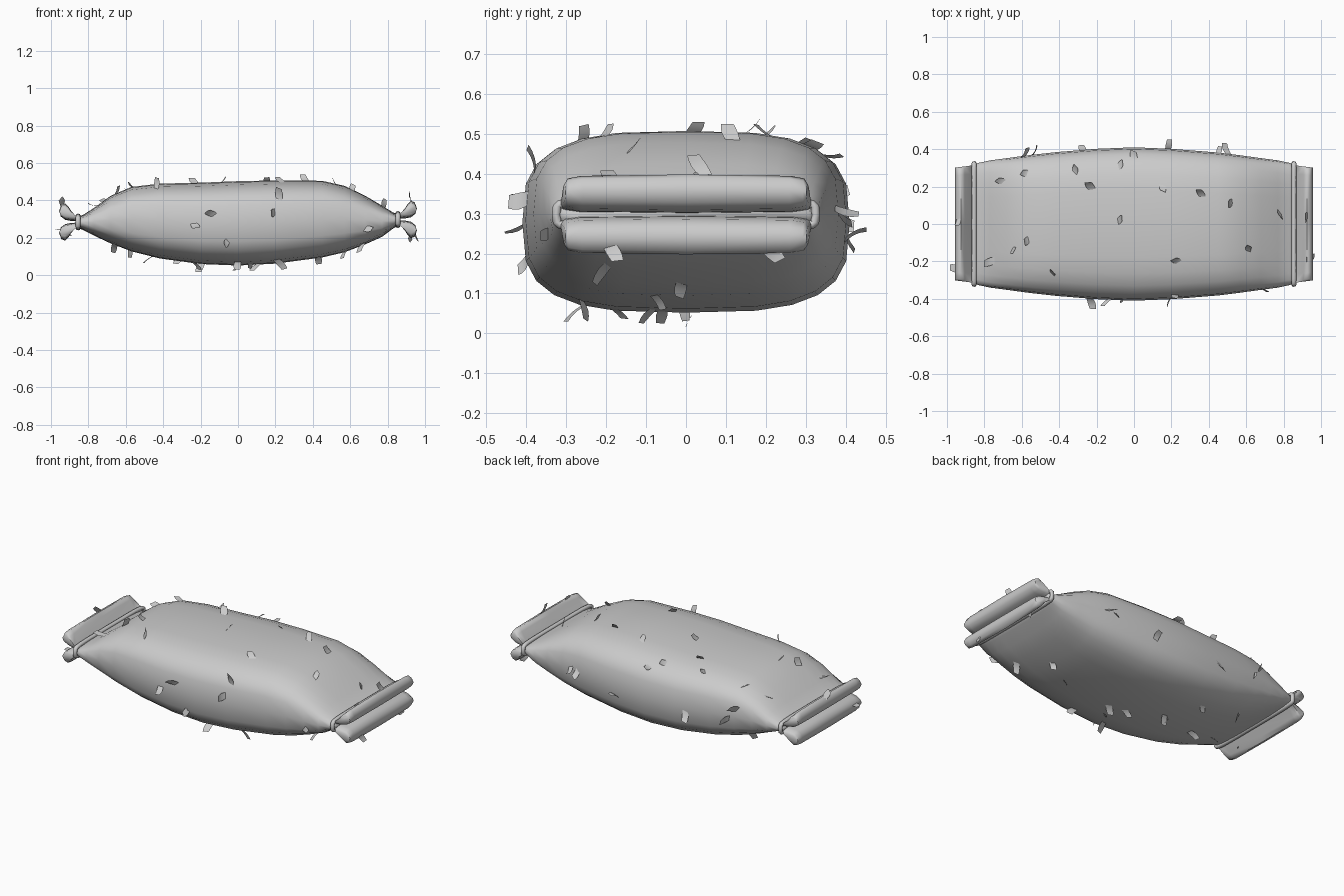
import bpy, bmesh, math, random
from mathutils import Vector
from mathutils.bvhtree import BVHTree

if "Cube" in bpy.data.objects:
    bpy.data.objects.remove(bpy.data.objects["Cube"])

random.seed(7)


def finish(name, bm, recalc=True, angle=60):
    if recalc:
        bmesh.ops.recalc_face_normals(bm, faces=bm.faces[:])
    me = bpy.data.meshes.new(name)
    bm.to_mesh(me)
    ob = bpy.data.objects.new(name, me)
    bpy.context.collection.objects.link(ob)
    bpy.ops.object.select_all(action='DESELECT')
    ob.select_set(True)
    bpy.context.view_layer.objects.active = ob
    bpy.ops.object.shade_smooth_by_angle(angle=math.radians(angle))
    return ob


def loft(bm, rings, closed=False):
    vs = [[bm.verts.new(p) for p in r] for r in rings]
    n = len(vs[0])
    pairs = list(zip(vs, vs[1:])) + ([(vs[-1], vs[0])] if closed else [])
    for a, b in pairs:
        for i in range(n):
            bm.faces.new((a[i], a[(i + 1) % n], b[(i + 1) % n], b[i]))
    if not closed:
        bm.faces.new(vs[0])
        bm.faces.new(vs[-1])


def oval(hy, hz, e, n=24):
    pts = []
    for i in range(n):
        a = 2 * math.pi * i / n
        c, s = math.cos(a), math.sin(a)
        pts.append((hy * math.copysign(abs(c) ** (2 / e), c),
                    hz * math.copysign(abs(s) ** (2 / e), s)))
    return pts


# Sack body: x, half width, bottom z, top z
stations = [(-.865, .315, .255, .31), (-.83, .327, .243, .322), (-.77, .34, .212, .36),
            (-.68, .352, .17, .425), (-.57, .367, .128, .472), (-.42, .384, .09, .49),
            (-.2, .402, .06, .495), (0, .41, .052, .503), (.2, .402, .062, .507),
            (.45, .382, .095, .505), (.57, .367, .123, .478), (.68, .352, .165, .425),
            (.77, .34, .205, .372), (.83, .327, .25, .335), (.865, .315, .27, .325)]
bm = bmesh.new()
loft(bm, [[(x, y, (b + t) / 2 + z) for y, z in oval(w, (t - b) / 2, 3.2)]
          for x, w, b, t in stations])
bmesh.ops.recalc_face_normals(bm, faces=bm.faces[:])
tree = BVHTree.FromBMesh(bm)
finish("sack_body", bm, angle=80)

# Flared mouth lips and tie bands at both ends
lip_profile = [(.85, .004), (.875, .03), (.905, .08), (.925, .1), (.945, .092),
               (.956, .06), (.948, .03), (.925, .012), (.89, .005)]
for sx, end, zc in ((-1, "left", .285), (1, "right", .298)):
    for sz, level in ((1, "upper"), (-1, "lower")):
        bm = bmesh.new()
        rings = []
        for y, k in ((-.315, .5), (-.305, .8), (-.27, .93), (0, 1), (.27, .93), (.305, .8), (.315, .5)):
            rings.append([(sx * x, y * (1 - .4 * (x - .85)),
                           zc + sz * (.05 + (z - .05) * k) * (1 if z > .004 else .8))
                          for x, z in lip_profile])
        loft(bm, rings)
        finish(f"{end}_{level}_lip", bm)
    bm = bmesh.new()
    path = [Vector((sx * .855, y, zc + z)) for y, z in oval(.325, .034, 6, 32)]
    rings = []
    for i, p in enumerate(path):
        t = path[(i + 1) % 32] - path[i - 1]
        nrm = Vector((0, t.z, -t.y)).normalized()
        rings.append([p + Vector((.013 * math.cos(a), 0, 0)) + nrm * .011 * math.sin(a)
                      for a in [k * math.pi / 4 for k in range(8)]])
    loft(bm, rings, True)
    finish(f"{end}_tie_band", bm)

# Curled flakes, each rooted on the surface and peeling outward
flakes = bmesh.new()


def flake(pos, nrm):
    n = nrm.normalized()
    t = n.orthogonal().normalized()
    a = random.uniform(0, 2 * math.pi)
    t = t * math.cos(a) + n.cross(t) * math.sin(a)
    side = n.cross(t)
    length, width = random.uniform(.045, .075), random.uniform(.015, .02)
    tilt, bend = random.uniform(.3, .7), random.uniform(.4, .9)
    p, rows = pos - n * .004, []
    for i in range(5):
        w = width * (.75 + .25 * math.sin(math.pi * i / 4))
        skew = t * .008
        rows.append((flakes.verts.new(p - side * w - skew), flakes.verts.new(p + side * w + skew)))
        ang = tilt + bend * i / 4
        p = p + (t * math.cos(ang) + n * math.sin(ang)) * length / 4
    for q, r in zip(rows, rows[1:]):
        flakes.faces.new((q[0], q[1], r[1], r[0]))


def drop(origin, direction):
    hit, nrm, _, _ = tree.ray_cast(Vector(origin), Vector(direction))
    if hit:
        flake(hit, nrm)


top = [(-.69, .22), (-.56, .27), (-.32, .27), (-.22, .18), (-.09, .3), (0, .34), (.15, .22),
       (.37, .14), (.53, .12), (.78, .07), (-.09, .01), (-.56, -.08), (-.66, -.14),
       (-.74, -.19), (-.44, -.27), (.25, -.21), (.61, -.15)]
for x, y in top:
    drop((x, y, 2), (0, 0, -1))
for x in (-.66, -.58, -.31, -.24, -.19, 0, .03, .07, .12, .43, .58, .68, .2, -.45):
    drop((x, random.uniform(-.28, .28), -2), (0, 0, 1))
for x, z in ((-.24, .28), (-.12, .32), (-.05, .19), (.2, .34), (.67, .25), (.22, .4)):
    drop((x, -2, z), (0, 1, 0))
for x in (-.6, -.55, -.27, .18, .45, .51):
    drop((x, 2, random.uniform(.2, .38)), (0, -1, 0))
for x, y, z in ((-.94, .03, .38), (-.9, -.18, .22), (-.93, -.25, .23), (.93, .05, .4),
                (.93, -.18, .37), (.95, -.2, .23), (.92, .2, .21)):
    flake(Vector((x, y, z)), Vector((x * .6, 0, (z - .29) * 6)))
for v in flakes.verts:
    v.co.z = max(v.co.z, 0)
low = min(flakes.verts, key=lambda v: v.co.z)
finish("curled_flakes", flakes, recalc=False)
